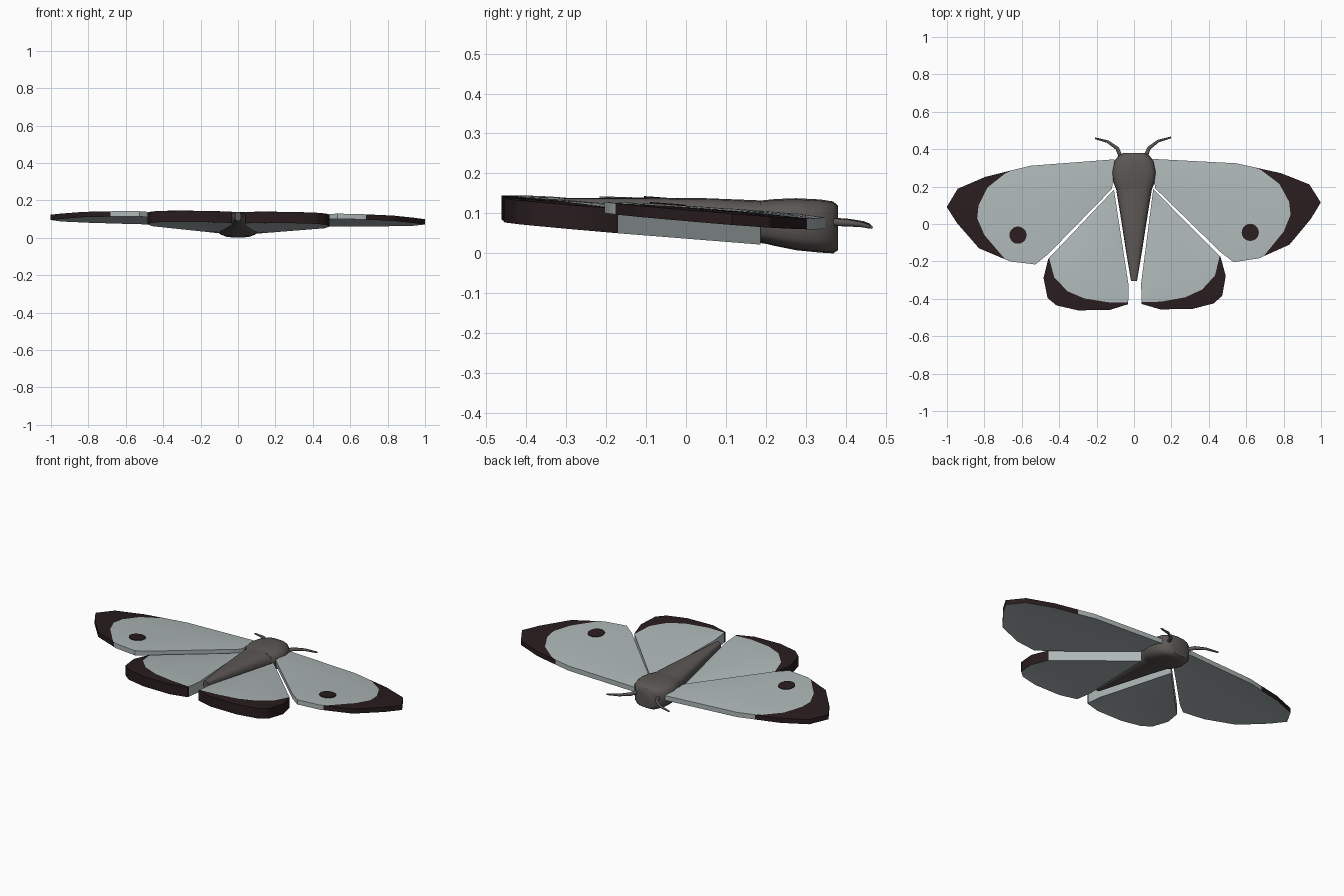
import bpy, bmesh, math
from mathutils import Vector

if "Cube" in bpy.data.objects:
    bpy.data.objects.remove(bpy.data.objects["Cube"])


def material(name, rgb):
    m = bpy.data.materials.new(name)
    m.diffuse_color = (*rgb, 1)
    m.use_nodes = True
    m.node_tree.nodes["Principled BSDF"].inputs["Base Color"].default_value = m.diffuse_color
    return m


PALE = material("pale_grey_wing", (0.42, 0.47, 0.47))
DARK = material("dark_brown_edge", (0.022, 0.012, 0.013))
BODY = material("grey_brown_body", (0.105, 0.095, 0.09))


def finish(name, bm, mats, angle=40):
    bmesh.ops.recalc_face_normals(bm, faces=bm.faces)
    me = bpy.data.meshes.new(name)
    bm.to_mesh(me)
    bm.free()
    ob = bpy.data.objects.new(name, me)
    bpy.context.collection.objects.link(ob)
    for m in mats:
        me.materials.append(m)
    bpy.ops.object.select_all(action='DESELECT')
    ob.select_set(True)
    bpy.context.view_layer.objects.active = ob
    bpy.ops.object.shade_smooth_by_angle(angle=math.radians(angle))
    return ob


# the whole moth sits slightly turned and tilted
TURN, TILT = 0.012, 0.012


def place(v, s):
    x, y = v.x * s, v.y
    v.x, v.y, v.z = x - TURN * y, y + TURN * x, v.z - TILT * x


def edge_distance(p, outline):
    best = 9
    for a, b in zip(outline, outline[1:] + outline[:1]):
        a, b = Vector(a), Vector(b)
        t = max(0, min(1, (p - a).dot(b - a) / (b - a).length_squared))
        best = min(best, (p - a - t * (b - a)).length)
    return best


def cut(bm, co, no):
    bmesh.ops.bisect_plane(bm, geom=bm.verts[:] + bm.edges[:] + bm.faces[:],
                           dist=1e-5, plane_co=co, plane_no=no)


def wing(name, s, outline, border, inner, top, bottom, dome):
    bm = bmesh.new()
    f = bm.faces.new([bm.verts.new((x, y, 0)) for x, y in outline])
    ext = bmesh.ops.extrude_face_region(bm, geom=[f])
    for v in ext["geom"]:
        if isinstance(v, bmesh.types.BMVert):
            v.co.z = 1
    # grid cuts give the surface its gentle curve
    for i in range(1, 12):
        cut(bm, (i * 0.085, 0, 0), (1, 0, 0))
    for i in range(-5, 5):
        cut(bm, (0, i * 0.085 + 0.02, 0), (0, 1, 0))
    # cuts along the painted border
    planes = []
    for (ax, ay), (bx, by) in zip(border, border[1:]):
        n = Vector((by - ay, ax - bx, 0)).normalized()
        c = Vector((ax, ay, 0))
        if (Vector((*inner, 0)) - c).dot(n) > 0:
            n = -n
        planes.append((c, n))
        cut(bm, c, n)
    bmesh.ops.remove_doubles(bm, verts=bm.verts, dist=0.0005)
    for f in bm.faces:
        c = f.calc_center_median()
        outside = any((c - p).dot(n) > 0.001 for p, n in planes)
        f.material_index = 1 if outside and c.z > 0.1 else 0
    bmesh.ops.triangulate(bm, faces=bm.faces)
    for v in bm.verts:
        t = min(1, edge_distance(v.co.xy, outline) / 0.14)
        rise = dome * (1 - (1 - t) ** 2)
        k = top if v.co.z > 0.5 else bottom
        v.co.z = k[0] + k[1] * v.co.y + rise
        place(v.co, s)
    return finish(name, bm, (PALE, DARK))


FORE = [(.10, .347), (.55, .318), (.79, .262), (.94, .20), (1.0, .103), (.945, .015),
        (.83, -.12), (.665, -.192), (.53, -.21), (.46, -.155), (.115, .19)]
FORE_BORDER = [(.58, .33), (.69, .275), (.78, .205), (.83, .11), (.838, .04),
               (.80, -.05), (.70, -.17), (.64, -.22)]
HIND = [(.105, .185), (.46, -.18), (.487, -.283), (.467, -.39), (.42, -.43),
        (.305, -.458), (.135, -.458), (.036, -.428), (.034, -.32)]
HIND_BORDER = [(.455, -.18), (.43, -.28), (.36, -.355), (.27, -.395), (.14, -.417), (.03, -.418)]
FORE_TOP = (.119, -.078)

for s, side in ((1, "right"), (-1, "left")):
    wing("forewing_" + side, s, FORE, FORE_BORDER, (.3, .1), FORE_TOP, (.091, -.078), .006)
    wing("hindwing_" + side, s, HIND, HIND_BORDER, (.2, -.1), (.102, -.085), (.04, -.09), .008)

    # round spot, a thin plate lying on the forewing
    bm = bmesh.new()
    bmesh.ops.create_cone(bm, cap_ends=True, segments=20, radius1=.046, radius2=.046, depth=.006)
    for v in bm.verts:
        v.co.x += .621
        v.co.y -= .052
        v.co.z += FORE_TOP[0] + FORE_TOP[1] * v.co.y + .006
        place(v.co, s)
    finish("wing_spot_" + side, bm, (DARK,))

    # antenna, a tapering bent tube
    cu = bpy.data.curves.new("antenna_" + side, 'CURVE')
    cu.dimensions = '3D'
    cu.bevel_depth = .009
    cu.bevel_resolution = 1
    cu.use_fill_caps = True
    sp = cu.splines.new('POLY')
    path = [(.06, .345, .08), (.085, .405, .077), (.135, .442, .073), (.203, .461, .068)]
    sp.points.add(len(path) - 1)
    for p, co, r in zip(sp.points, path, (1.3, 1.1, .8, .5)):
        v = Vector(co)
        place(v, s)
        p.co = (*v, 1)
        p.radius = r
    cu.materials.append(BODY)
    bpy.context.collection.objects.link(bpy.data.objects.new("antenna_" + side, cu))


def loft(name, sections, power, n=16):
    # rounded-box rings along y: (y, half width, bottom, top)
    bm = bmesh.new()
    rings = []
    for y, w, lo, hi in sections:
        ring = []
        for i in range(n):
            a = 2 * math.pi * i / n
            c, d = math.cos(a), math.sin(a)
            x = math.copysign(abs(c) ** power, c) * w
            z = (lo + hi) / 2 + math.copysign(abs(d) ** power, d) * (hi - lo) / 2
            ring.append(bm.verts.new((x, y, z)))
        rings.append(ring)
    for a, b in zip(rings, rings[1:]):
        for i in range(n):
            bm.faces.new((a[i], a[(i + 1) % n], b[(i + 1) % n], b[i]))
    bm.faces.new(rings[0])
    bm.faces.new(rings[-1])
    return finish(name, bm, (BODY,))


# head with thorax, and the tapering abdomen
loft("head_and_thorax", [(.38, .055, .008, .12), (.368, .08, 0, .13), (.335, .107, .002, .135),
                         (.275, .12, .008, .138), (.225, .112, .018, .136), (.185, .095, .028, .132)], .6)
loft("abdomen", [(.2, .098, .024, .132), (.05, .073, .045, .138),
                 (-.15, .042, .07, .139), (-.305, .016, .09, .138)], .7)
